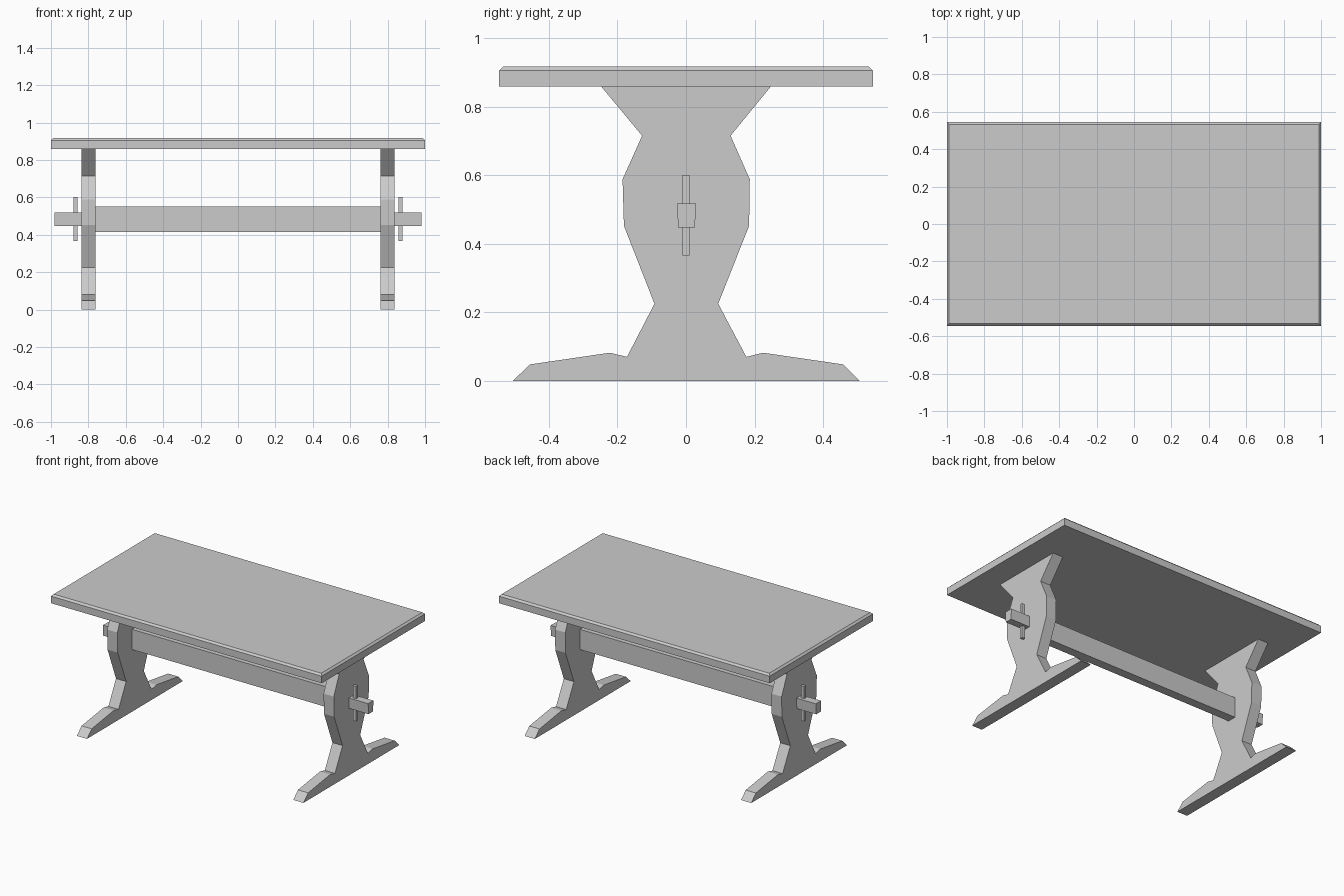
import bpy, bmesh

if "Cube" in bpy.data.objects:
    bpy.data.objects.remove(bpy.data.objects["Cube"])


def make_object(name, bm):
    bmesh.ops.recalc_face_normals(bm, faces=bm.faces[:])
    mesh = bpy.data.meshes.new(name)
    bm.to_mesh(mesh)
    bm.free()
    obj = bpy.data.objects.new(name, mesh)
    bpy.context.collection.objects.link(obj)
    return obj


def prism(name, profile, x0, x1):
    """Extrude a (y, z) profile from x0 to x1."""
    bm = bmesh.new()
    face = bm.faces.new([bm.verts.new((x0, y, z)) for y, z in profile])
    new = bmesh.ops.extrude_face_region(bm, geom=[face])["geom"]
    verts = [v for v in new if isinstance(v, bmesh.types.BMVert)]
    bmesh.ops.translate(bm, verts=verts, vec=(x1 - x0, 0, 0))
    return make_object(name, bm)


def rect(y, z0, z1):
    return [(-y, z0), (y, z0), (y, z1), (-y, z1)]


# Table top with chamfered upper edge
top_z = 0.917
bm = bmesh.new()
bmesh.ops.create_cube(bm, size=1)
for v in bm.verts:
    v.co = (v.co.x * 2, v.co.y * 1.09, top_z if v.co.z > 0 else 0.858)
rim = [e for e in bm.edges if all(v.co.z > 0.9 for v in e.verts)]
bmesh.ops.bevel(bm, geom=rim, offset=0.012, segments=1, affect='EDGES')
make_object("table_top", bm)

# Scalloped trestle outline, foot included
trestle = [
    (-0.505, 0), (0.507, 0), (0.458, 0.048), (0.225, 0.082), (0.176, 0.07),
    (0.094, 0.225), (0.184, 0.452), (0.186, 0.588), (0.13, 0.715), (0.247, 0.858),
    (-0.247, 0.858), (-0.128, 0.715), (-0.185, 0.588), (-0.181, 0.452),
    (-0.092, 0.225), (-0.172, 0.07), (-0.222, 0.082), (-0.455, 0.048),
]
tenon = [(-0.023, 0.447), (0.026, 0.447), (0.029, 0.518), (-0.026, 0.518)]

# Trestle, through tenon and locking wedge at each end
for side, s in (("left", -1), ("right", 1)):
    prism(side + "_trestle", trestle, s * 0.762, s * 0.837)
    prism(side + "_tenon", tenon, s * 0.83, s * 0.98)
    prism(side + "_wedge", rect(0.01, 0.366, 0.601), s * 0.857, s * 0.88)

# Stretcher beam between the trestles
prism("stretcher", rect(0.03, 0.415, 0.55), -0.765, 0.765)
